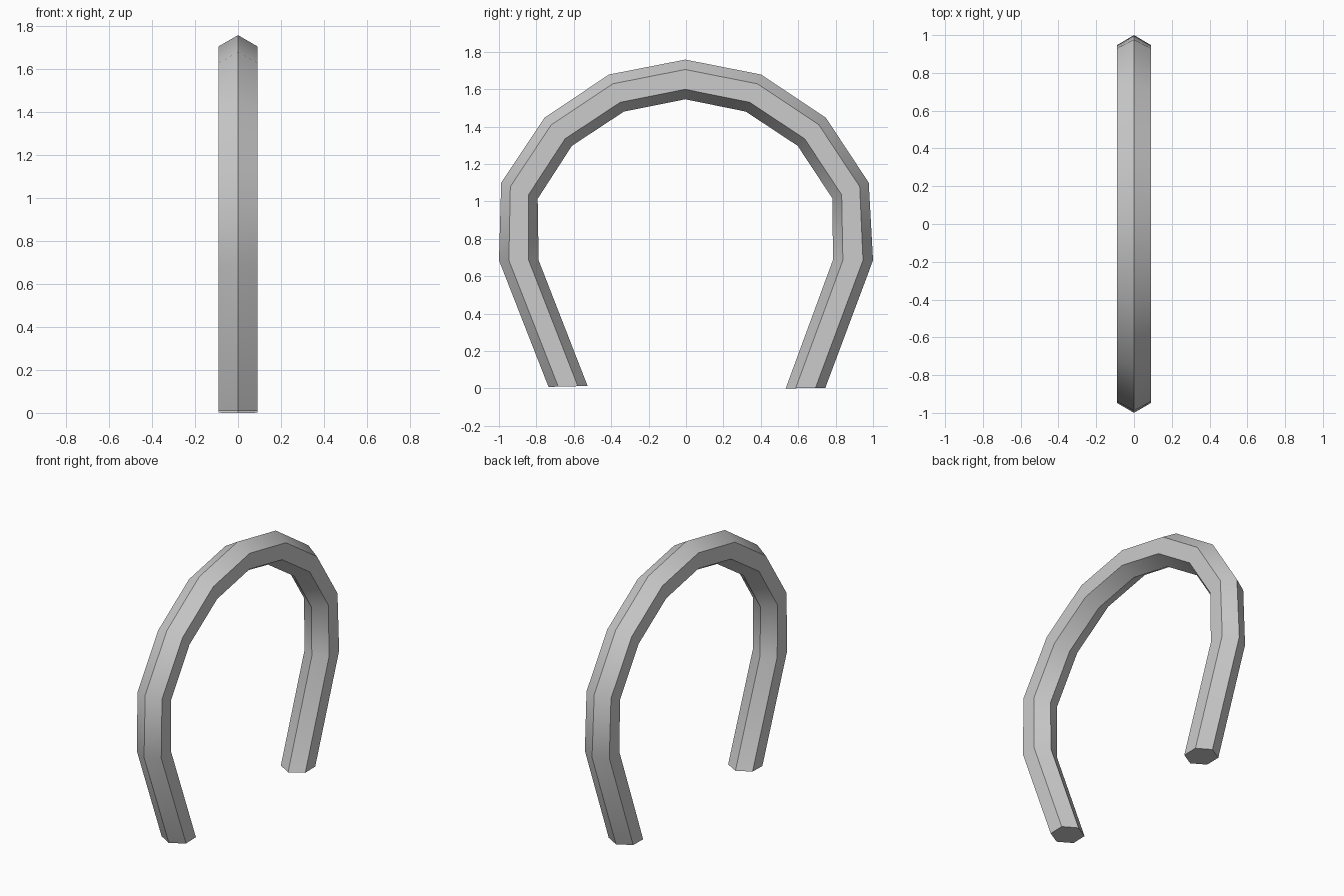
import bpy, bmesh, math
from mathutils import Vector

if "Cube" in bpy.data.objects:
    bpy.data.objects.remove(bpy.data.objects["Cube"])

# Outer and inner edge of the horseshoe arch in the YZ plane, left foot to right foot
outer = [(-0.735, 0.008), (-1.0, 0.685), (-0.988, 1.10), (-0.757, 1.447), (-0.412, 1.678), (-0.004, 1.758),
         (0.402, 1.678), (0.748, 1.447), (0.977, 1.10), (1.0, 0.685), (0.745, 0.003)]
inner = [(-0.526, 0.013), (-0.788, 0.685), (-0.793, 1.014), (-0.61, 1.297), (-0.332, 1.48), (-0.004, 1.546),
         (0.32, 1.48), (0.597, 1.297), (0.784, 1.014), (0.785, 0.685), (0.533, 0.0)]

# Hexagonal section: x offset and position from outer (0) to inner (1) edge
W = 0.091
section = [(0, 0), (W, 0.25), (W, 0.75), (0, 1), (-W, 0.75), (-W, 0.25)]

bm = bmesh.new()
rings = []
for o, i in zip(outer, inner):
    a, b = Vector((0, *o)), Vector((0, *i))
    rings.append([bm.verts.new(a.lerp(b, t) + Vector((x, 0, 0))) for x, t in section])

# Tube walls
for r, s in zip(rings, rings[1:]):
    for k in range(6):
        n = (k + 1) % 6
        bm.faces.new((r[k], r[n], s[n], s[k]))

# Foot caps
bm.faces.new(rings[0])
bm.faces.new(rings[-1])
bmesh.ops.recalc_face_normals(bm, faces=bm.faces)

mesh = bpy.data.meshes.new("horseshoe_arch")
bm.to_mesh(mesh)
bm.free()
arch = bpy.data.objects.new("horseshoe_arch", mesh)
bpy.context.collection.objects.link(arch)

# Smooth along the bend, crisp along the hexagon edges
bpy.context.view_layer.objects.active = arch
arch.select_set(True)
bpy.ops.object.shade_smooth_by_angle(angle=math.radians(35))
